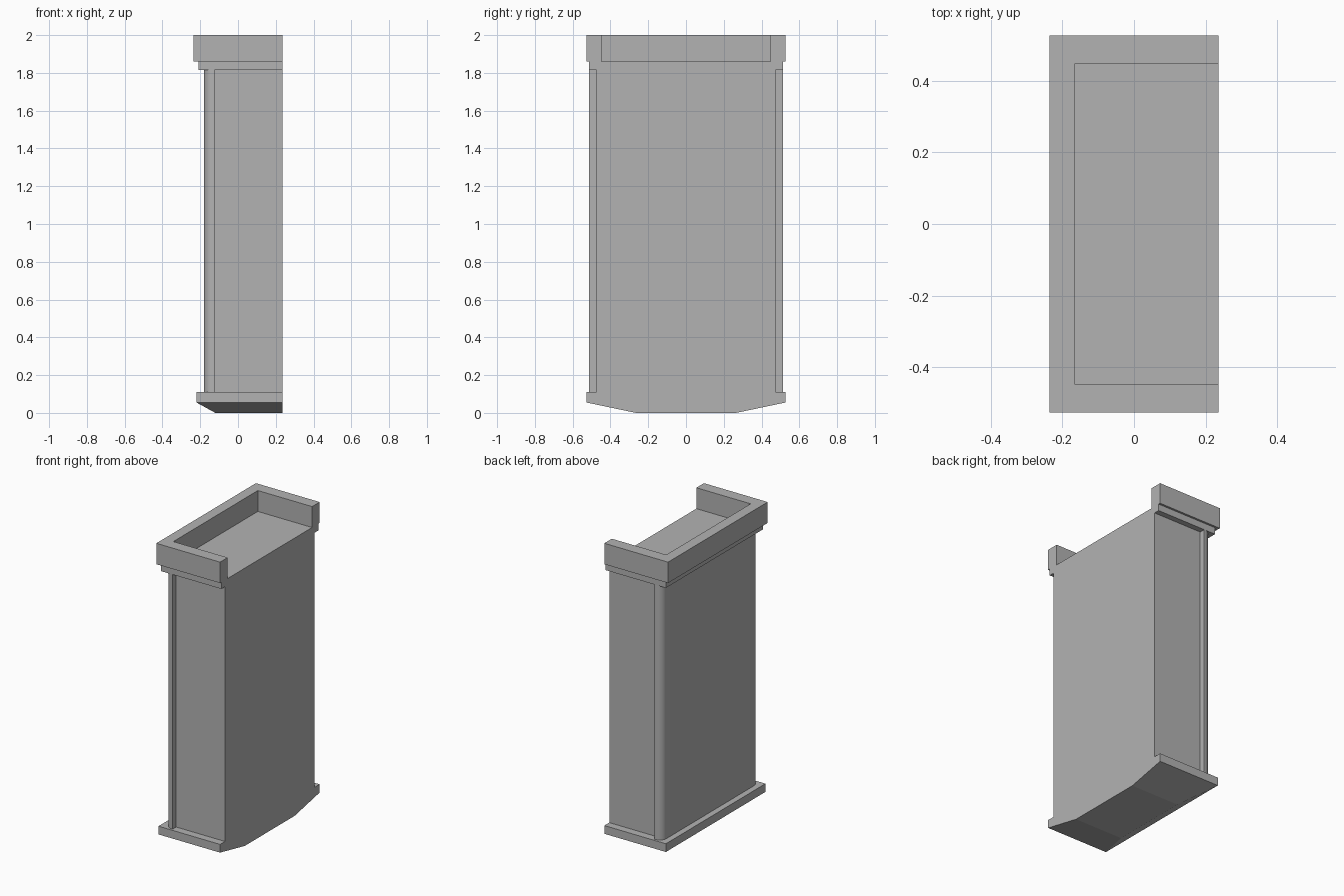
import bpy, bmesh, math

cube = bpy.data.objects.get("Cube")
if cube:
    bpy.data.objects.remove(cube, do_unlink=True)

stone = bpy.data.materials.new("grey stone")
stone.use_nodes = True
COLOUR = (0.45, 0.45, 0.45, 1)
stone.diffuse_color = COLOUR
stone.node_tree.nodes["Principled BSDF"].inputs["Base Color"].default_value = COLOUR

CUT = 0.236  # flat side where the pillar meets a wall


def loft(name, lower, upper, z0, z1):
    """Solid between two matching outlines, each listed counter-clockwise."""
    bm = bmesh.new()
    a = [bm.verts.new((x, y, z0)) for x, y in lower]
    b = [bm.verts.new((x, y, z1)) for x, y in upper]
    n = len(a)
    bm.faces.new(a[::-1])
    bm.faces.new(b)
    for i in range(n):
        j = (i + 1) % n
        bm.faces.new((a[i], a[j], b[j], b[i]))
    bmesh.ops.recalc_face_normals(bm, faces=bm.faces)
    mesh = bpy.data.meshes.new(name)
    bm.to_mesh(mesh)
    bm.free()
    mesh.materials.append(stone)
    obj = bpy.data.objects.new(name, mesh)
    bpy.context.collection.objects.link(obj)
    return obj


def mirrored(half):
    """Complete an outline from its +y half, running from the cut to the left."""
    return half + [(x, -y) for x, y in reversed(half)]


def slab(x, y):
    return mirrored([(CUT, y), (x, y)])


# Shaft with raised, rounded corner strips
R, SIDE, FRONT = 0.05, -0.18, 0.513
arc = [(SIDE + R - R * math.sin(t), FRONT - R + R * math.cos(t))
       for t in (math.pi / 2 * i / 8 for i in range(9))]
shaft_outline = mirrored([(CUT, 0.475), (-0.125, 0.475), (-0.125, FRONT)] + arc)
shaft = loft("shaft", shaft_outline, shaft_outline, 0.11, 1.815)

# Base: tapered foot below a straight plinth
loft("tapered_foot", slab(-0.12, 0.265), slab(-0.22, 0.527), 0, 0.055)
loft("plinth", slab(-0.22, 0.527), slab(-0.22, 0.527), 0.055, 0.11)

# Top: narrow moulding, then a rim around a sunken tray
loft("moulding", slab(-0.21, FRONT), slab(-0.21, FRONT), 1.815, 1.86)
rim_outline = mirrored([(CUT, 0.447), (CUT, 0.527), (-0.236, 0.527)])
rim_outline = rim_outline + [(-0.166, -0.447), (-0.166, 0.447)]
loft("rim", rim_outline, rim_outline, 1.86, 2)

# Smooth only the rounded strips
bpy.ops.object.select_all(action='DESELECT')
shaft.select_set(True)
bpy.context.view_layer.objects.active = shaft
bpy.ops.object.shade_smooth_by_angle(angle=math.radians(30))
